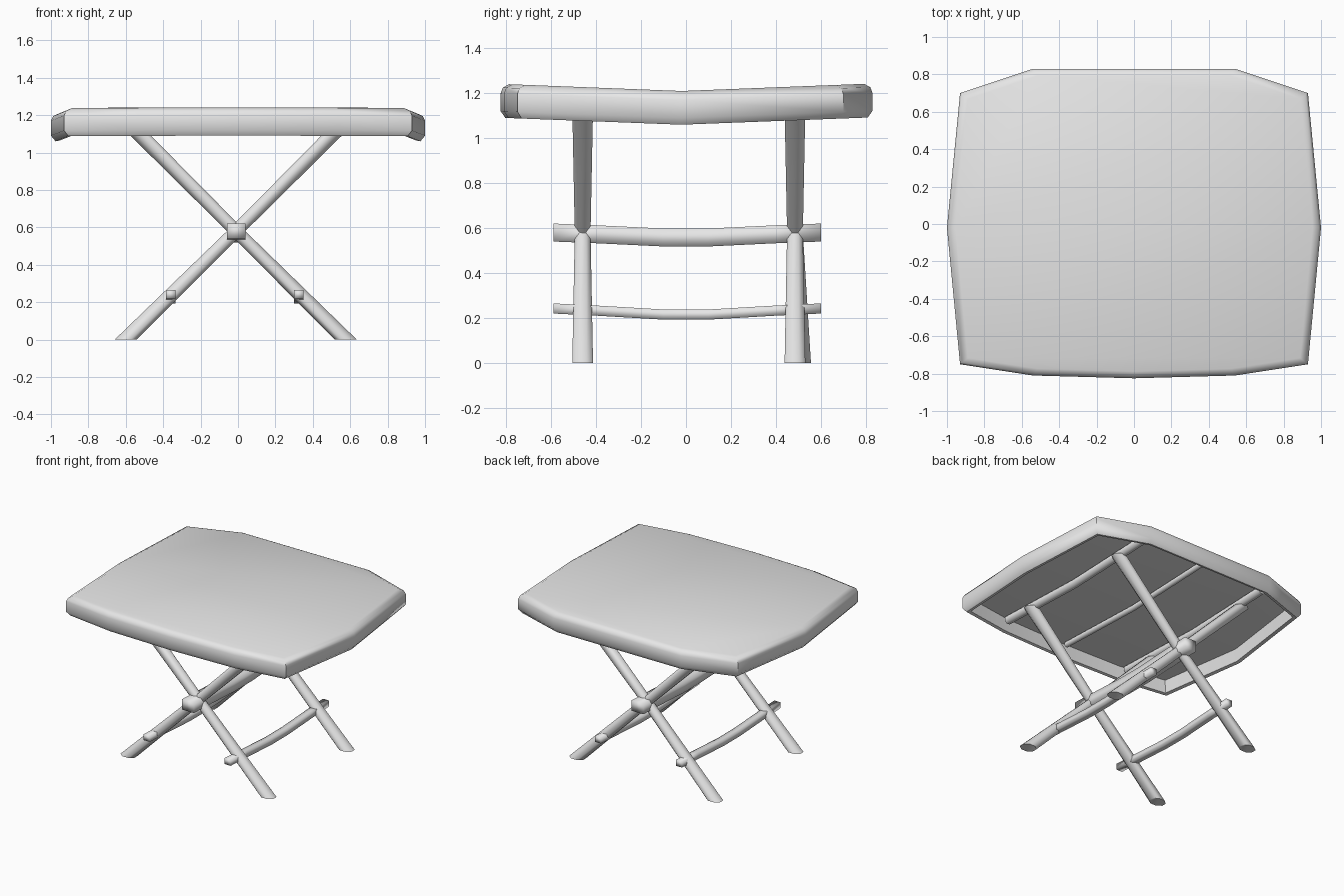
import bpy, bmesh, math
from mathutils import Vector

cube = bpy.data.objects.get("Cube")
if cube:
    bpy.data.objects.remove(cube, do_unlink=True)

mat = bpy.data.materials.new("light_grey")
mat.use_nodes = True
GREY = (0.8, 0.8, 0.8, 1)
mat.diffuse_color = GREY
mat.node_tree.nodes["Principled BSDF"].inputs["Base Color"].default_value = GREY


def finish(name, bm, angle):
    bmesh.ops.recalc_face_normals(bm, faces=bm.faces)
    mesh = bpy.data.meshes.new(name)
    bm.to_mesh(mesh)
    bm.free()
    mesh.materials.append(mat)
    obj = bpy.data.objects.new(name, mesh)
    bpy.context.collection.objects.link(obj)
    bpy.ops.object.select_all(action='DESELECT')
    obj.select_set(True)
    bpy.context.view_layer.objects.active = obj
    bpy.ops.object.shade_smooth_by_angle(angle=math.radians(angle))
    return obj


def bridge(bm, a, b):
    n = len(a)
    for i in range(n):
        j = (i + 1) % n
        bm.faces.new((a[i], a[j], b[j], b[i]))


def tube(name, stations, u, v, sides, angle):
    """Sweep a polygon through (centre, radius_u, radius_v) stations."""
    bm = bmesh.new()
    rings = []
    for centre, ru, rv in stations:
        ring = []
        for k in range(sides):
            t = math.tau * (k + 0.5) / sides
            ring.append(bm.verts.new(
                Vector(centre) + Vector(u) * ru * math.cos(t) + Vector(v) * rv * math.sin(t)))
        rings.append(ring)
    for a, b in zip(rings, rings[1:]):
        bridge(bm, a, b)
    bm.faces.new(rings[0])
    bm.faces.new(rings[-1])
    return finish(name, bm, angle)


X, Y, Z = (1, 0, 0), (0, 1, 0), (0, 0, 1)

# Seat top: hollow shell folded along its middle, from right tip round the back
back = [(1, -0.02), (0.93, 0.70), (0.54, 0.83), (-0.54, 0.83), (-0.93, 0.70)]
front = [(-1, -0.02), (-0.93, -0.75), (-0.54, -0.81), (0, -0.825), (0.54, -0.81), (0.93, -0.75)]
outline = back + front
# (inset, height) from the top face round the rim to the recessed underside
layers = [(0.045, 0.15), (0.012, 0.135), (0, 0.11), (0, 0.03), (0.025, 0.0),
          (0.05, 0.005), (0.06, 0.10)]
bm = bmesh.new()
rings = []
for inset, h in layers:
    s = 1 - inset
    rings.append([bm.verts.new((x * s, y * s, 1.06 + h + 0.03 * abs(y + 0.02) / 0.8))
                  for x, y in outline])
for a, b in zip(rings, rings[1:]):
    bridge(bm, a, b)
half = len(back)
for ring in (rings[0], rings[-1]):
    bm.faces.new(ring[:half + 1])
    bm.faces.new(ring[half:] + ring[:1])
finish("table_top", bm, 55)

# Crossed legs, slimmer where they meet, cut level at floor and top
for label, y in (("front", -0.46), ("back", 0.485)):
    for side, s in (("left", 1), ("right", -1)):
        foot_y = y + (0.025 if label == "back" and s < 0 else 0)
        stations = [((0.588 * s - 0.012, foot_y, 0), 0.064, 0.05),
                    ((-0.01, y, 0.58), 0.053, 0.038),
                    ((-0.55 * s - 0.01, y, 1.13), 0.060, 0.05)]
        tube(f"{label}_{side}_leg", stations, X, Y, 8, 50)


# Square bars running front to back with a slight sag
def bar(name, x, z, width, height, sag):
    k = math.sqrt(0.5)
    stations = [((x, y, z - d), width * k, height * k)
                for y, d in ((-0.59, 0), (-0.40, sag * 0.35), (-0.10, sag),
                             (0.10, sag), (0.40, sag * 0.35), (0.60, 0))]
    return tube(name, stations, X, Z, 4, 100)


bar("pivot_bar", -0.01, 0.58, 0.10, 0.08, 0.022)
for side, x in (("left", 0.325), ("right", -0.36)):
    bar(f"{side}_stretcher", x, 0.242, 0.052, 0.045, 0.027)

# Rails under the top: round ones at the leg tops, a thin one between
for name, x, r in (("left_rail", 0.53, 0.033), ("middle_rail", 0, 0.022), ("right_rail", -0.55, 0.033)):
    stations = [((x, y, 1.135 + abs(y) * 0.035), r, r) for y in (-0.73, 0, 0.73)]
    tube(name, stations, X, Z, 8, 50)
